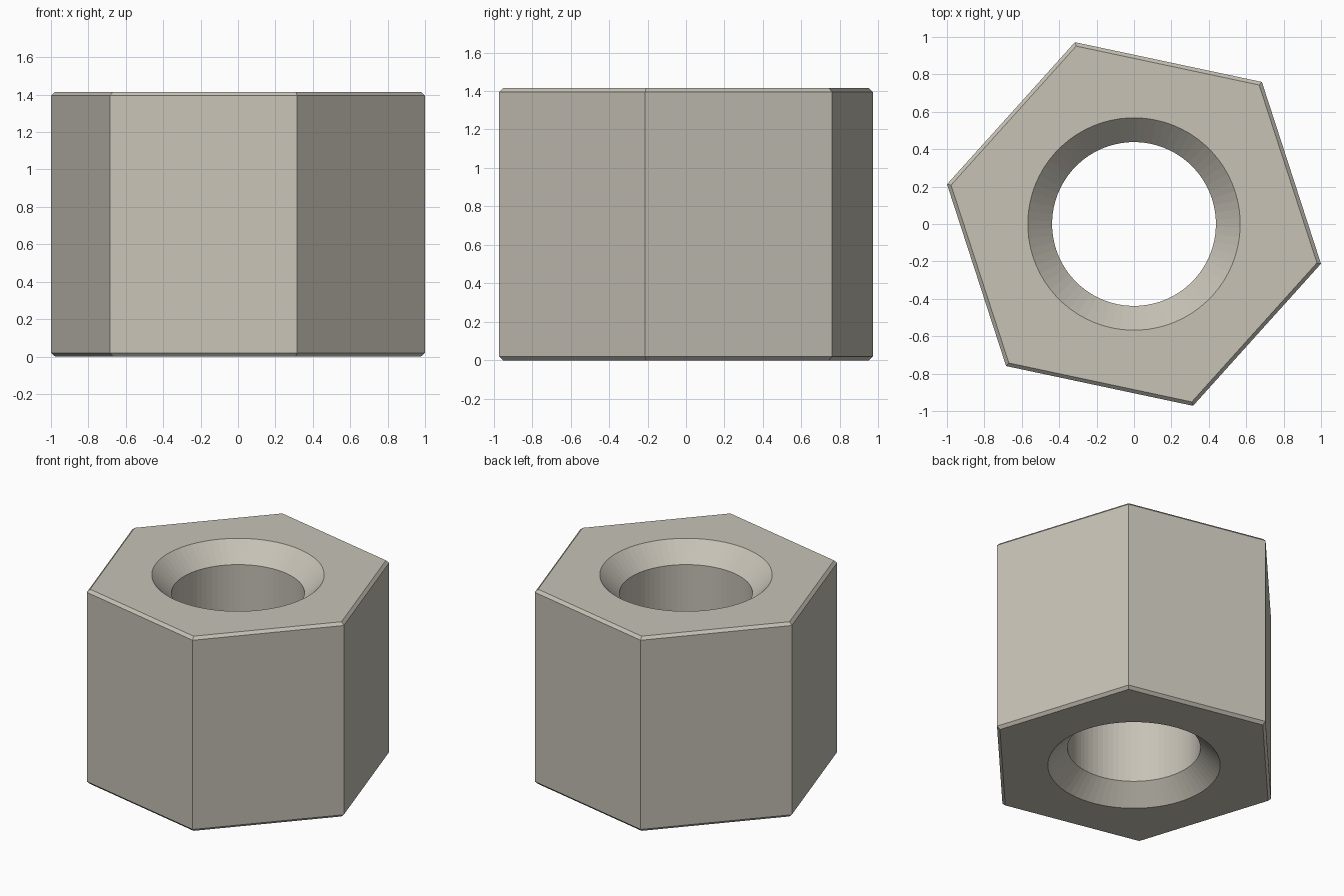
import bpy
import bmesh
from math import cos, sin, radians, tau

default = bpy.data.objects.get("Cube")
if default:
    bpy.data.objects.remove(default, do_unlink=True)

HEIGHT = 1.415
HEX_RADIUS = 1.022      # centre to corner
CHAMFER = 0.02
BORE_RADIUS = 0.438
SINK = 0.13             # 45 degree countersink at both ends
PER_SIDE = 12           # bore segments per hexagon side
TURN = radians(-12)


def make_material(name, color):
    mat = bpy.data.materials.new(name)
    mat.use_nodes = True
    mat.diffuse_color = color
    bsdf = mat.node_tree.nodes["Principled BSDF"]
    bsdf.inputs["Base Color"].default_value = color
    return mat


def ring(bm, sides, radius, z):
    angles = [TURN + tau * i / sides for i in range(sides)]
    return [bm.verts.new((radius * cos(a), radius * sin(a), z)) for a in angles]


def loft(bm, rings):
    for a, b in zip(rings, rings[1:]):
        n = len(a)
        for i in range(n):
            j = (i + 1) % n
            bm.faces.new((a[i], a[j], b[j], b[i]))


def cap(bm, hexagon, circle, facing_up):
    # One flat sector per hexagon side, reaching in to the bore rim
    for i in range(6):
        arc = [circle[(i * PER_SIDE + k) % len(circle)] for k in range(PER_SIDE + 1)]
        face = [hexagon[i], hexagon[(i + 1) % 6]] + arc[::-1]
        bm.faces.new(face if facing_up else face[::-1])


bm = bmesh.new()

# Chamfered hexagonal outside, bottom to top
inner_corner = HEX_RADIUS - CHAMFER * 1.1
outside = [ring(bm, 6, r, z) for r, z in (
    (inner_corner, 0), (HEX_RADIUS, CHAMFER),
    (HEX_RADIUS, HEIGHT - CHAMFER), (inner_corner, HEIGHT))]
loft(bm, outside)

# Countersunk round bore, top to bottom
bore = [ring(bm, 6 * PER_SIDE, r, z) for r, z in (
    (BORE_RADIUS + SINK, HEIGHT), (BORE_RADIUS, HEIGHT - SINK),
    (BORE_RADIUS, SINK), (BORE_RADIUS + SINK, 0))]
loft(bm, bore)

# Flat end faces
cap(bm, outside[-1], bore[0], True)
cap(bm, outside[0], bore[-1], False)

mesh = bpy.data.meshes.new("hex_nut")
bm.to_mesh(mesh)
bm.free()
mesh.materials.append(make_material("warm grey metal", (0.57, 0.54, 0.47, 1)))
nut = bpy.data.objects.new("hex_nut", mesh)
bpy.context.collection.objects.link(nut)
